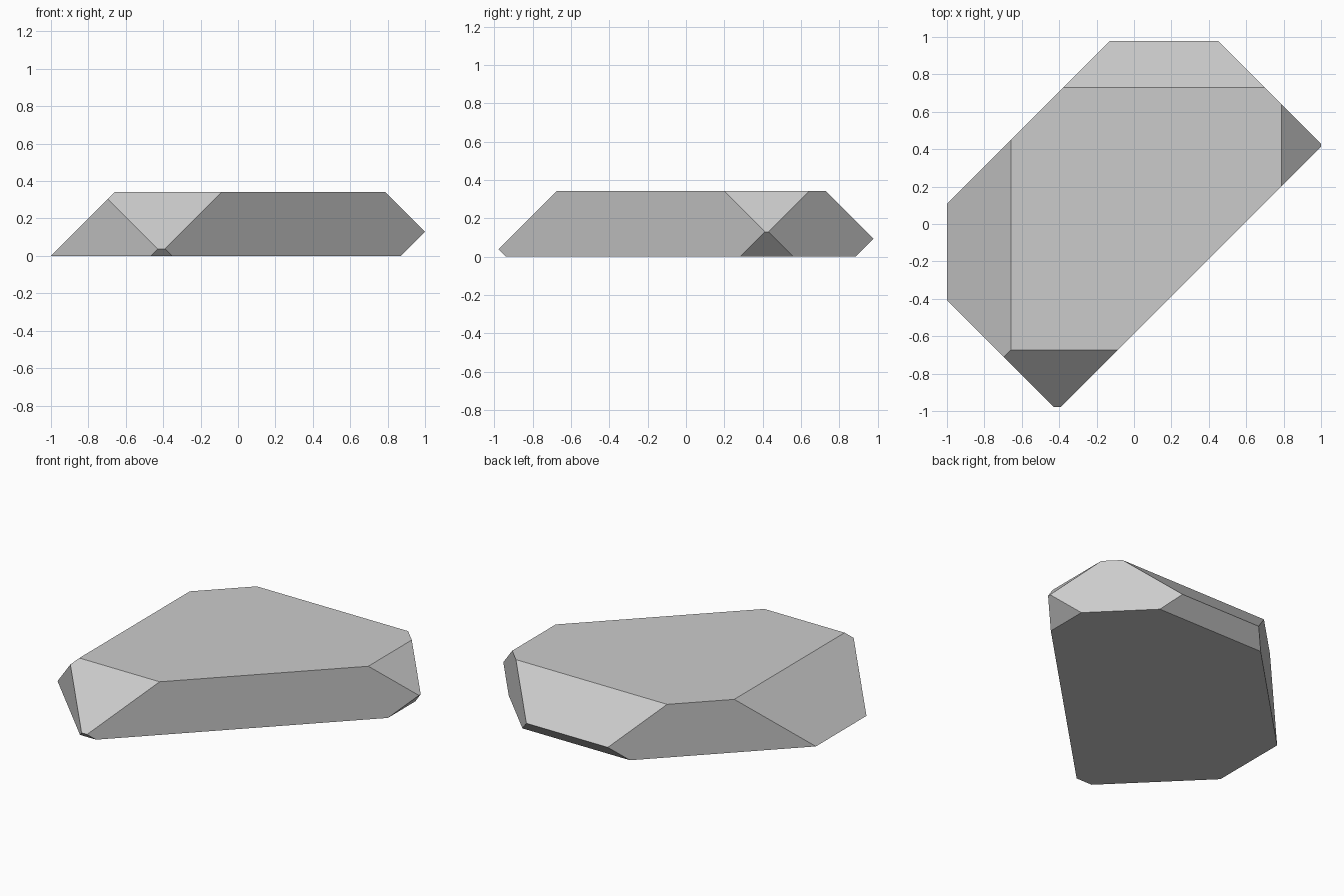
import bpy, bmesh
from mathutils import Vector

if "Cube" in bpy.data.objects:
    bpy.data.objects.remove(bpy.data.objects["Cube"])

# Oversized slab with the final height
HEIGHT = 0.342
bm = bmesh.new()
bmesh.ops.create_cube(bm, size=1.0)
for v in bm.verts:
    v.co = Vector((v.co.x * 3, v.co.y * 3, (v.co.z + 0.5) * HEIGHT))

# Diagonal 45-degree cuts: direction and the largest allowed dot product
cuts = [
    ((1, 1, 0), 1.43), ((-1, -1, 0), 1.407),    # plan corners
    ((1, -1, 0), 0.588), ((-1, 1, 0), 1.107),
    ((1, 0, 1), 1.13), ((-1, 0, 1), 1.0),       # right and left upper bevels
    ((0, 1, 1), 1.072), ((0, -1, 1), 1.016),    # back and front upper bevels
    ((1, 0, -1), 0.87),                         # lower bevels
    ((0, 1, -1), 0.885), ((0, -1, -1), 0.94),
]
for direction, limit in cuts:
    n = Vector(direction)
    geom = bm.verts[:] + bm.edges[:] + bm.faces[:]
    res = bmesh.ops.bisect_plane(bm, geom=geom, dist=1e-6, plane_co=n * (limit / n.length_squared),
                                 plane_no=n.normalized(), clear_outer=True)
    rim = [e for e in bm.edges if e.is_boundary]
    bmesh.ops.holes_fill(bm, edges=rim, sides=0)

bmesh.ops.recalc_face_normals(bm, faces=bm.faces[:])
mesh = bpy.data.meshes.new("faceted_stone")
bm.to_mesh(mesh)
bm.free()
stone = bpy.data.objects.new("faceted_stone", mesh)
bpy.context.collection.objects.link(stone)
